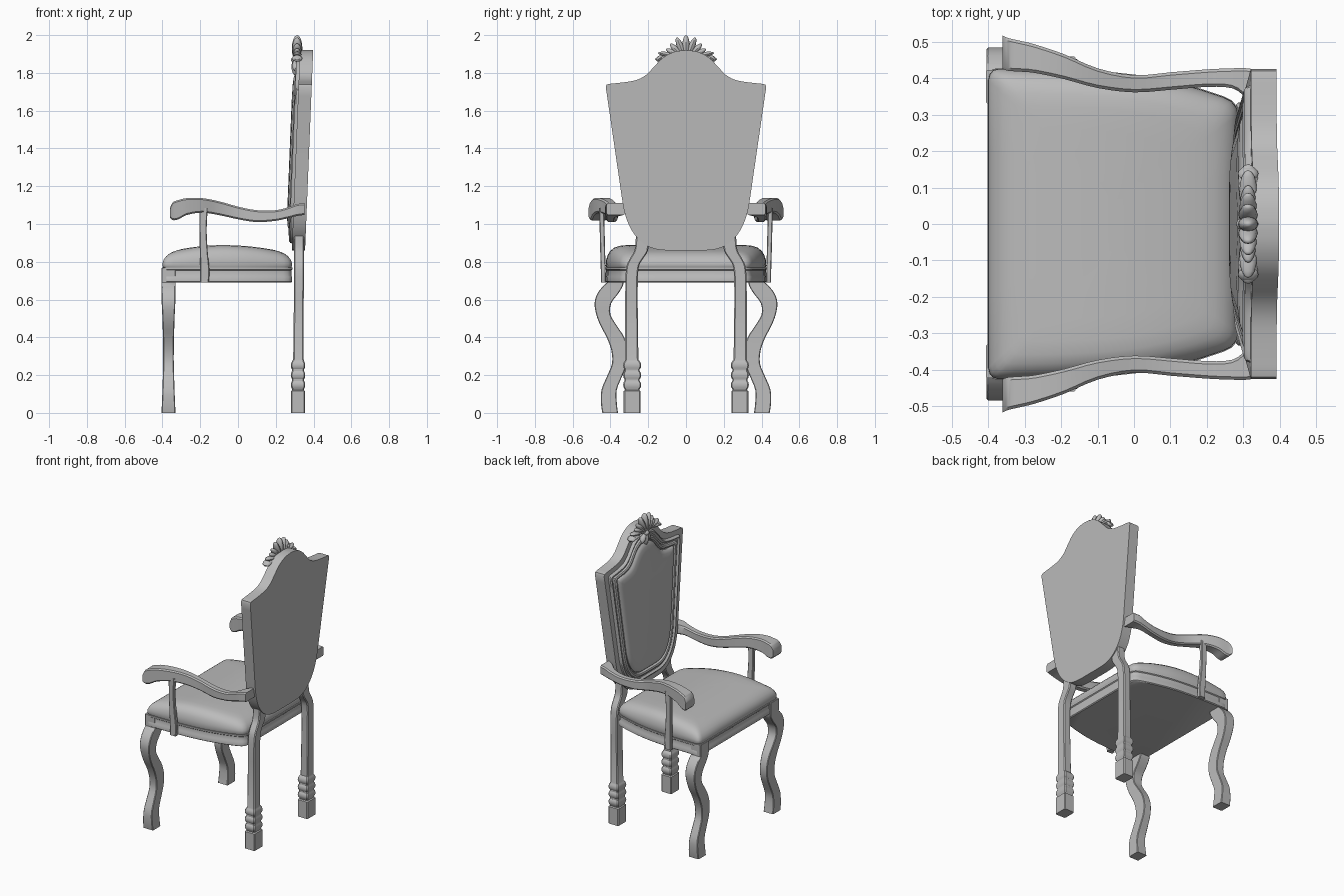
import bpy, bmesh, math
from mathutils import Matrix, Vector

grey = bpy.data.materials.new("warm_grey")
grey.diffuse_color = (0.5, 0.5, 0.5, 1)


def finish(name, bm, angle=35):
    bmesh.ops.recalc_face_normals(bm, faces=bm.faces)
    me = bpy.data.meshes.new(name)
    bm.to_mesh(me)
    bm.free()
    me.materials.append(grey)
    me.shade_smooth()
    me.set_sharp_from_angle(angle=math.radians(angle))
    ob = bpy.data.objects.new(name, me)
    bpy.context.collection.objects.link(ob)
    return ob


def spline(pts, n=4):
    """Smooth curve through points of any dimension."""
    out = []
    for i in range(len(pts) - 1):
        a, b = pts[max(i - 1, 0)], pts[i]
        c, d = pts[i + 1], pts[min(i + 2, len(pts) - 1)]
        for k in range(n):
            t = k / n
            out.append(tuple(0.5 * (2 * q + (r - p) * t + (2 * p - 5 * q + 4 * r - s) * t * t
                                    + (3 * q - p - 3 * r + s) * t ** 3)
                             for p, q, r, s in zip(a, b, c, d)))
    return out + [tuple(pts[-1])]


def loft(name, rings, angle=35):
    """Skin closed rings and cap both ends."""
    bm = bmesh.new()
    vs = [[bm.verts.new(p) for p in r] for r in rings]
    n = len(rings[0])
    for a, b in zip(vs, vs[1:]):
        for i in range(n):
            j = (i + 1) % n
            bm.faces.new((a[i], a[j], b[j], b[i]))
    bm.faces.new(vs[0][::-1])
    bm.faces.new(vs[-1])
    return finish(name, bm, angle)


def rect(hu, hv, c):
    """Rectangle with clipped corners."""
    return [(hu, hv - c), (hu - c, hv), (c - hu, hv), (-hu, hv - c),
            (-hu, c - hv), (c - hu, -hv), (hu - c, -hv), (hu, c - hv)]


def mirror_outline(half):
    """Half outline (u, v) with u >= 0, first and last on the axis."""
    return half + [(-u, v) for u, v in half[-2:0:-1]]


# ---- shield back: outline in (y, z)
top = spline([(0, 1.92), (0.06, 1.912), (0.12, 1.882), (0.17, 1.832),
              (0.21, 1.79), (0.26, 1.763), (0.33, 1.75), (0.405, 1.742)], 3)
corner = [(0.42, 1.738), (0.425, 1.725), (0.418, 1.68)]
bottom = spline([(0.341, 1.15), (0.325, 1.06), (0.29, 0.97), (0.23, 0.90),
                 (0.16, 0.867), (0.08, 0.86), (0, 0.86)], 3)
shield = mirror_outline(top + corner + bottom)


def shield_ring(inset, depth):
    sy, sz = 1 - inset / 0.38, 1 - inset / 0.53
    ring = []
    for y, z in shield:
        z = 1.36 + (z - 1.36) * sz
        ring.append((0.355 + 0.043 * (z - 0.86) / 1.06 - depth, y * sy, z))
    return ring


loft("back_frame", [shield_ring(*p) for p in [
    (0, 0), (0, 0.07), (0.04, 0.07), (0.043, 0.08), (0.052, 0.087), (0.06, 0.08),
    (0.064, 0.076), (0.074, 0.076), (0.078, 0.086), (0.088, 0.091), (0.098, 0.088),
    (0.104, 0.076), (0.13, 0.072)]])
loft("back_cushion", [shield_ring(*p) for p in [
    (0.108, 0.07), (0.109, 0.082), (0.118, 0.091), (0.135, 0.097), (0.17, 0.101), (0.25, 0.103)]])

# ---- crest shell: fan of petals with side leaves and a drop
bm = bmesh.new()


def petal(y, z, ang, length, width, thick, x=0.313):
    m = (Matrix.Translation((x, y, z)) @ Matrix.Rotation(-math.radians(ang), 4, 'X')
         @ Matrix.Translation((0, 0, length / 2))
         @ Matrix.Diagonal((thick, width, length / 2, 1)))
    bmesh.ops.create_uvsphere(bm, u_segments=12, v_segments=8, radius=1, matrix=m)


petal(0, 1.86, 0, 0.14, 0.021, 0.028)
for s in (1, -1):
    petal(0, 1.865, 22 * s, 0.132, 0.019, 0.026)
    petal(0, 1.865, 43 * s, 0.122, 0.018, 0.024)
    petal(0, 1.87, 62 * s, 0.12, 0.017, 0.022)
    petal(0.03 * s, 1.885, 80 * s, 0.12, 0.014, 0.024)
    petal(0.06 * s, 1.885, 97 * s, 0.105, 0.013, 0.028)
    petal(0.12 * s, 1.89, 125 * s, 0.045, 0.014, 0.028)
    petal(0.01 * s, 1.87, 150 * s, 0.07, 0.016, 0.022, 0.308)
petal(0, 1.88, 180, 0.095, 0.018, 0.025, 0.308)
petal(0, 1.85, 0, 0.04, 0.022, 0.03, 0.31)
finish("crest_shell", bm)

# ---- seat: outline in (y, x) shared by rail and cushion
side = spline([(0.425, -0.375), (0.423, -0.2), (0.408, 0), (0.378, 0.15), (0.348, 0.245)], 4)
seat = mirror_outline([(0, -0.4), (0.2, -0.4), (0.395, -0.4), (0.412, -0.395), (0.421, -0.387)]
                      + side + [(0.337, 0.267), (0.32, 0.281), (0.3, 0.286),
                                (0.15, 0.286), (0, 0.286)])


def seat_ring(inset, z):
    return [(-0.057 + (x + 0.057) * (1 - inset / 0.343), y * (1 - inset / 0.41), z)
            for y, x in seat]


loft("seat_rail", [seat_ring(*p) for p in [
    (0.006, 0.69), (0, 0.695), (0, 0.72), (0.004, 0.727), (0.004, 0.755), (-0.002, 0.76), (-0.002, 0.77)]])


def crown(x):
    """Height of the cushion along its depth."""
    t = (x + 0.08) / (0.32 if x < -0.08 else 0.36)
    return 0.118 - 0.045 * t * t


cushion = []
for inset, e in [(0.004, 0), (0, 0.1), (0.001, 0.35), (0.008, 0.58), (0.02, 0.76), (0.04, 0.9),
                 (0.065, 0.97), (0.1, 1), (0.16, 1), (0.22, 1), (0.28, 1), (0.335, 1)]:
    cushion.append([(x, y, 0.77 + crown(x) * e) for x, y, z in seat_ring(inset, 0)])
loft("seat_cushion", cushion, 50)

# ---- profiles of the paired parts
# front leg: z, inner y, outer y, half thickness
front_leg = spline([(0, 0.36, 0.443, 0.037), (0.05, 0.366, 0.45, 0.035), (0.12, 0.367, 0.448, 0.032),
                    (0.19, 0.34, 0.42, 0.03), (0.26, 0.312, 0.392, 0.028), (0.33, 0.307, 0.395, 0.028),
                    (0.40, 0.327, 0.42, 0.029), (0.46, 0.365, 0.452, 0.031), (0.52, 0.4, 0.475, 0.033),
                    (0.58, 0.396, 0.484, 0.036), (0.63, 0.36, 0.47, 0.037), (0.67, 0.335, 0.44, 0.037),
                    (0.695, 0.33, 0.412, 0.037)], 3)
# back leg: z, centre y, half width, centre x, half depth
back_leg = [(0, 0.285, 0.045, 0.318, 0.038), (0.115, 0.285, 0.045, 0.318, 0.038),
            (0.12, 0.285, 0.038, 0.318, 0.032)]
for k in range(3):
    for t, f in ((0.1, 0.2), (0.25, 0.75), (0.5, 1), (0.75, 0.75), (0.9, 0.2)):
        back_leg.append((0.122 + 0.052 * (k + t), 0.285, 0.038 + 0.01 * f, 0.318, 0.031 + 0.007 * f))
back_leg += [(0.282, 0.287, 0.035, 0.32, 0.028), (0.6, 0.289, 0.033, 0.322, 0.026)]
back_leg += spline([(0.72, 0.288, 0.033, 0.323, 0.027), (0.78, 0.281, 0.033, 0.323, 0.027),
                    (0.82, 0.26, 0.035, 0.323, 0.027), (0.86, 0.237, 0.036, 0.323, 0.027),
                    (0.92, 0.232, 0.034, 0.323, 0.027), (1.0, 0.232, 0.034, 0.324, 0.026)], 3)
# arm: x, inner y, outer y, bottom z, top z
arm = spline([(-0.36, 0.425, 0.517, 1.033, 1.085), (-0.345, 0.42, 0.51, 1.02, 1.115),
              (-0.315, 0.418, 0.503, 1.025, 1.127), (-0.27, 0.414, 0.492, 1.048, 1.137),
              (-0.19, 0.397, 0.465, 1.06, 1.137), (-0.1, 0.373, 0.427, 1.047, 1.12),
              (0, 0.361, 0.408, 1.025, 1.092), (0.1, 0.368, 0.416, 1.01, 1.073),
              (0.2, 0.376, 0.424, 1.017, 1.073), (0.27, 0.372, 0.427, 1.032, 1.09),
              (0.31, 0.345, 0.427, 1.042, 1.105), (0.352, 0.32, 0.42, 1.048, 1.11)], 3)
# arm post: z, centre x, centre y, half depth
post = spline([(0.69, -0.178, 0.437, 0.022), (0.75, -0.175, 0.438, 0.024),
               (0.85, -0.181, 0.441, 0.021), (0.97, -0.185, 0.444, 0.019),
               (1.085, -0.182, 0.447, 0.022)], 3)

for s, tag in ((1, "left"), (-1, "right")):
    loft("front_leg_" + tag, [[(-0.368 + u, s * ((a + b) / 2 + v), z)
                               for u, v in rect(h, (b - a) / 2, 0.004)]
                              for z, a, b, h in front_leg])
    loft("corner_block_" + tag, [[(-0.368 + u, s * (0.377 + v), z)
                                  for u, v in rect(0.038, 0.046, 0.003)]
                                 for z in (0.69, 0.768)])
    loft("back_leg_" + tag, [[(xc + u, s * (yc + v), z) for u, v in rect(hx, hy, 0.006)]
                             for z, yc, hy, xc, hx in back_leg])
    loft("arm_" + tag, [[(x, s * ((a + b) / 2 + u), (c + d) / 2 + v)
                         for u, v in rect((b - a) / 2, (d - c) / 2, 0.008)]
                        for x, a, b, c, d in arm])
    loft("arm_post_" + tag, [[(x + u, s * (y + v), z) for u, v in rect(h, 0.013, 0.004)]
                             for z, x, y, h in post])
